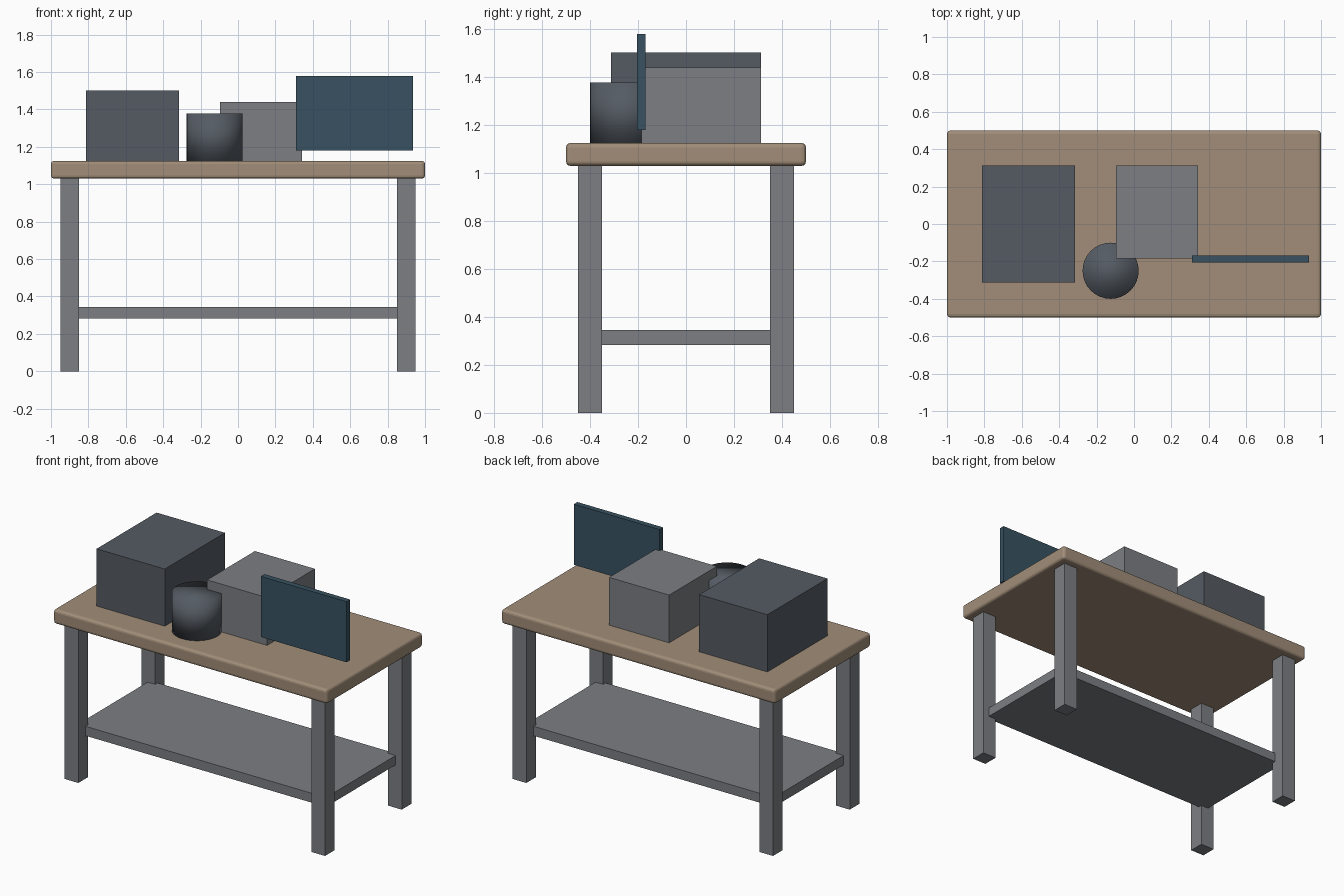
import bpy

if "Cube" in bpy.data.objects:
    bpy.data.objects.remove(bpy.data.objects["Cube"])


def material(name, rgb):
    m = bpy.data.materials.new(name)
    m.diffuse_color = (*rgb, 1)
    m.use_nodes = True
    m.node_tree.nodes["Principled BSDF"].inputs["Base Color"].default_value = m.diffuse_color
    return m


WOOD = material("wood", (0.36, 0.27, 0.19))
STEEL = material("steel", (0.2, 0.21, 0.225))
DARK = material("dark_casing", (0.09, 0.105, 0.125))
BLUE = material("blue_panel", (0.04, 0.085, 0.12))


def box(name, x, y, z, mat):
    """Box from (min, max) ranges on each axis."""
    bpy.ops.mesh.primitive_cube_add(size=1)
    ob = bpy.context.object
    ob.name = name
    ob.location = [(a + b) / 2 for a, b in (x, y, z)]
    ob.scale = [b - a for a, b in (x, y, z)]
    bpy.ops.object.transform_apply(location=False, rotation=False, scale=True)
    ob.data.materials.append(mat)
    return ob


TOP = 1.125

# Bench top with softened edges
top = box("table_top", (-1, 1), (-0.5, 0.5), (1.03, TOP), WOOD)
bevel = top.modifiers.new("bevel", "BEVEL")
bevel.width = 0.018
bevel.segments = 3

# Four legs
for sx, side in ((-1, "left"), (1, "right")):
    for sy, end in ((-1, "front"), (1, "back")):
        box(f"{end}_{side}_leg", (sx * 0.9 - 0.05, sx * 0.9 + 0.05),
            (sy * 0.4 - 0.05, sy * 0.4 + 0.05), (0, 1.03), STEEL)

# Lower shelf, let into the legs
box("lower_shelf", (-0.905, 0.905), (-0.375, 0.375), (0.283, 0.345), STEEL)

# Equipment on the bench
box("large_box", (-0.813, -0.315), (-0.313, 0.313), (TOP, 1.502), DARK)
box("small_box", (-0.096, 0.342), (-0.185, 0.313), (TOP, 1.44), STEEL)
box("upright_panel", (0.31, 0.936), (-0.205, -0.168), (1.18, 1.58), BLUE)

# Smooth canister
bpy.ops.mesh.primitive_cylinder_add(vertices=32, radius=0.15, depth=0.253,
                                    location=(-0.125, -0.25, TOP + 0.1265))
can = bpy.context.object
can.name = "canister"
can.data.materials.append(DARK)
bpy.ops.object.shade_smooth()
